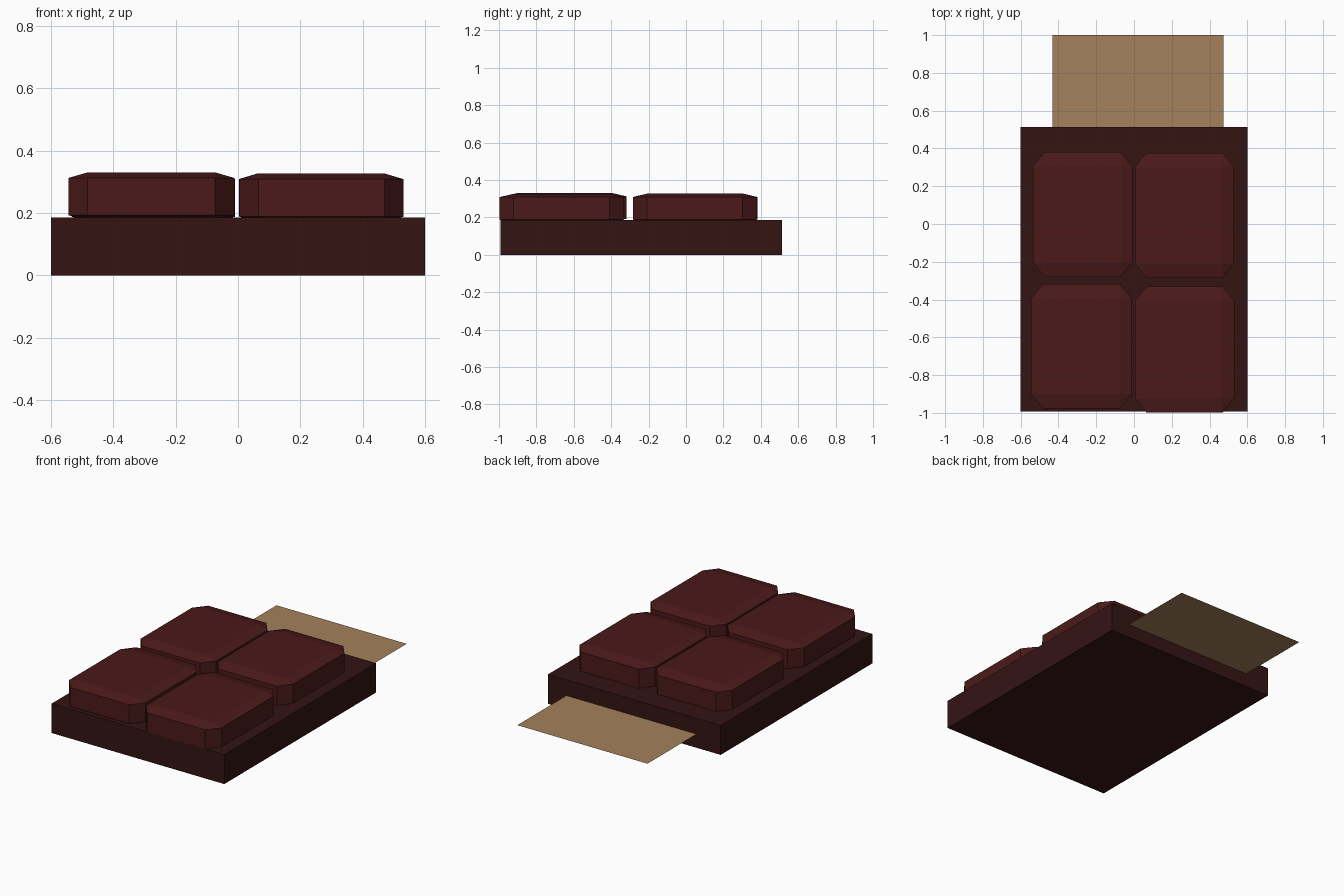
import bpy

if "Cube" in bpy.data.objects:
    bpy.data.objects.remove(bpy.data.objects["Cube"])


def material(name, color):
    m = bpy.data.materials.new(name)
    m.diffuse_color = (*color, 1)
    m.use_nodes = True
    m.node_tree.nodes["Principled BSDF"].inputs["Base Color"].default_value = m.diffuse_color
    return m


def box(name, x, y, z, mat, bevel=0):
    """Box spanning the given ranges; bevel is a fraction of each side."""
    bpy.ops.mesh.primitive_cube_add(
        size=1, location=[(r[0] + r[1]) / 2 for r in (x, y, z)])
    o = bpy.context.object
    o.name = name
    o.scale = [r[1] - r[0] for r in (x, y, z)]
    o.data.materials.append(mat)
    if bevel:
        b = o.modifiers.new("bevel", 'BEVEL')
        b.width = bevel
        b.segments = 1
    return o


dark = material("dark_base", (0.035, 0.007, 0.007))
brown = material("red_brown", (0.07, 0.01, 0.01))
tan = material("tan", (0.37, 0.22, 0.105))

# Base slab
box("base_slab", (-0.6, 0.6), (-0.993, 0.513), (0, 0.185), dark)

# Four bevelled squares, slightly uneven
squares = {
    "back_left_square": ((-0.534, -0.009), (-0.28, 0.381), (0.170, 0.327)),
    "back_right_square": ((0.004, 0.529), (-0.284, 0.377), (0.170, 0.327)),
    "front_left_square": ((-0.544, -0.012), (-0.977, -0.318), (0.175, 0.330)),
    "front_right_square": ((0.005, 0.531), (-0.998, -0.331), (0.170, 0.326)),
}
for name, spans in squares.items():
    box(name, *spans, brown, 0.115)

# Flat tan sheet sticking out of the back
bpy.ops.mesh.primitive_plane_add(size=1, location=(0.02, 0.75, 0.086))
sheet = bpy.context.object
sheet.name = "wrapper_sheet"
sheet.scale = (0.905, 0.5, 1)
sheet.data.materials.append(tan)
